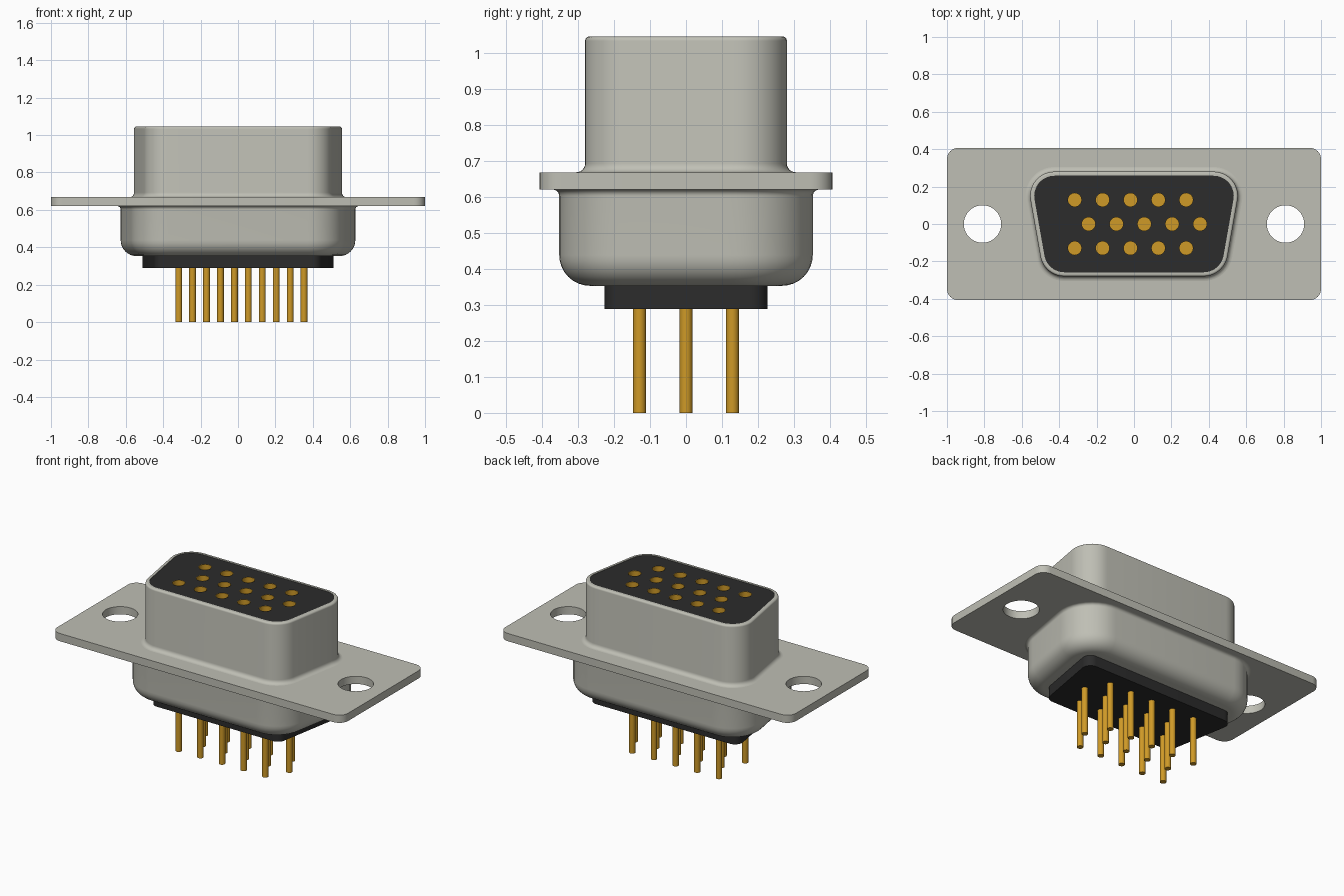
import bpy, bmesh, math

cube = bpy.data.objects.get("Cube")
if cube:
    bpy.data.objects.remove(cube, do_unlink=True)


def material(name, rgb):
    m = bpy.data.materials.new(name)
    m.use_nodes = True
    m.diffuse_color = (*rgb, 1)
    m.node_tree.nodes["Principled BSDF"].inputs["Base Color"].default_value = (*rgb, 1)
    return m


METAL = material("warm grey metal", (0.52, 0.52, 0.46))
BLACK = material("black plastic", (0.025, 0.025, 0.025))
GOLD = material("gold contacts", (0.62, 0.32, 0.02))
SLANT = math.radians(10)


# Outlines, counter-clockwise
def arc(cx, cy, r, a0, a1, n):
    return [(cx + r * math.cos(a0 + (a1 - a0) * i / n),
             cy + r * math.sin(a0 + (a1 - a0) * i / n)) for i in range(n + 1)]


def d_outline(half_y, mid_x, r, off=0.0, n=10):
    """Rounded trapezoid, wider at +y, grown outwards by off."""
    h, r = half_y + off, r + off
    m = mid_x + off / math.cos(SLANT)
    cx = lambda y: m + y * math.tan(SLANT) - r / math.cos(SLANT)
    top, low, q = h - r, r - h, math.pi / 2
    return (arc(cx(top), top, r, -SLANT, q, n) + arc(-cx(top), top, r, q, math.pi + SLANT, n)
            + arc(-cx(low), low, r, math.pi + SLANT, 3 * q, n)
            + arc(cx(low), low, r, 3 * q, 4 * q - SLANT, n))


def shell_outline(off):
    return d_outline(0.28, 0.531, 0.13, off)


def circle(x, y, r, n):
    return arc(x, y, r, 0, 2 * math.pi, n)[:-1]


def rect_outline(hx, hy, r, n=6):
    q, pts = math.pi / 2, []
    for i, (sx, sy) in enumerate([(1, 1), (-1, 1), (-1, -1), (1, -1)]):
        pts += arc(sx * (hx - r), sy * (hy - r), r, i * q, (i + 1) * q, n)
    return pts


# Mesh builders
def finish(bm, name, mat):
    bmesh.ops.recalc_face_normals(bm, faces=bm.faces)
    me = bpy.data.meshes.new(name)
    bm.to_mesh(me)
    bm.free()
    me.materials.append(mat)
    ob = bpy.data.objects.new(name, me)
    bpy.context.collection.objects.link(ob)
    bpy.ops.object.select_all(action='DESELECT')
    ob.select_set(True)
    bpy.context.view_layer.objects.active = ob
    bpy.ops.object.shade_smooth_by_angle(angle=math.radians(30))
    return ob


def loft(name, mat, rings):
    """Skin a stack of (outline, z) rings and cap both ends."""
    bm = bmesh.new()
    loops = [[bm.verts.new((x, y, z)) for x, y in pts] for pts, z in rings]
    for a, b in zip(loops, loops[1:]):
        for i in range(len(a)):
            j = (i + 1) % len(a)
            bm.faces.new((a[i], a[j], b[j], b[i]))
    bm.faces.new(loops[0])
    bm.faces.new(loops[-1])
    return finish(bm, name, mat)


def plate(name, mat, outlines, z0, z1):
    """Extrude an outline with holes."""
    bm = bmesh.new()
    edges = []
    for pts in outlines:
        vs = [bm.verts.new((x, y, z0)) for x, y in pts]
        edges += [bm.edges.new((vs[i - 1], vs[i])) for i in range(len(vs))]
    bmesh.ops.triangle_fill(bm, edges=edges, use_beauty=True, normal=(0, 0, 1))
    ext = bmesh.ops.extrude_face_region(bm, geom=bm.faces[:], use_keep_orig=True)
    up = [g for g in ext["geom"] if isinstance(g, bmesh.types.BMVert)]
    bmesh.ops.translate(bm, verts=up, vec=(0, 0, z1 - z0))
    return finish(bm, name, mat)


def fillet(co, cz, r, a0, a1, n=6):
    """Arc in (offset, z) space, angles in degrees."""
    return arc(co, cz, r, math.radians(a0), math.radians(a1), n)


# Mounting flange with two screw holes
plate("mounting_flange", METAL,
      [rect_outline(1.0, 0.407, 0.06), circle(-0.81, 0, 0.1, 40), circle(0.81, 0, 0.1, 40)],
      0.62, 0.668)

# Upper shell: flared foot, straight wall, rounded rim, inner wall
upper = [(0.025, 0.66)] + fillet(0.025, 0.693, 0.025, 270, 180)
upper += fillet(-0.012, 1.033, 0.012, 0, 90) + [(-0.022, 1.045), (-0.022, 0.72)]
loft("upper_shell", METAL, [(shell_outline(o), z) for o, z in upper])

# Lower shell: flared neck, straight wall, large bottom fillet
lower = [(0.09, 0.63)] + fillet(0.09, 0.602, 0.018, 90, 180)
lower += fillet(-0.013, 0.438, 0.085, 0, -90, 8)
loft("lower_shell", METAL, [(shell_outline(o), z) for o, z in lower])

# Contact positions: three rows of five, middle row staggered
contacts = [(-0.317 + 0.149 * i + (0.074 if row == 0 else 0), 0.129 * row)
            for row in (1, 0, -1) for i in range(5)]

# Plastic insert: socket face on top, base block below
plate("socket_insert", BLACK,
      [shell_outline(-0.0215)] + [circle(x, y, 0.0372, 28) for x, y in contacts],
      0.73, 1.042)
base = d_outline(0.226, 0.48, 0.05)
loft("insert_base", BLACK, [(base, 0.288), (base, 0.40)])

# Gold socket sleeves and solder pins
for k, (x, y) in enumerate(contacts, 1):
    loft(f"socket_sleeve_{k}", GOLD,
         [(circle(x, y, r, 28), z) for r, z in
          ((0.0374, 0.74), (0.0374, 1.043), (0.0355, 1.043), (0.0355, 0.78))])
    pin = circle(x, y, 0.018, 20)
    loft(f"solder_pin_{k}", GOLD, [(pin, 0.0), (pin, 0.30)])
